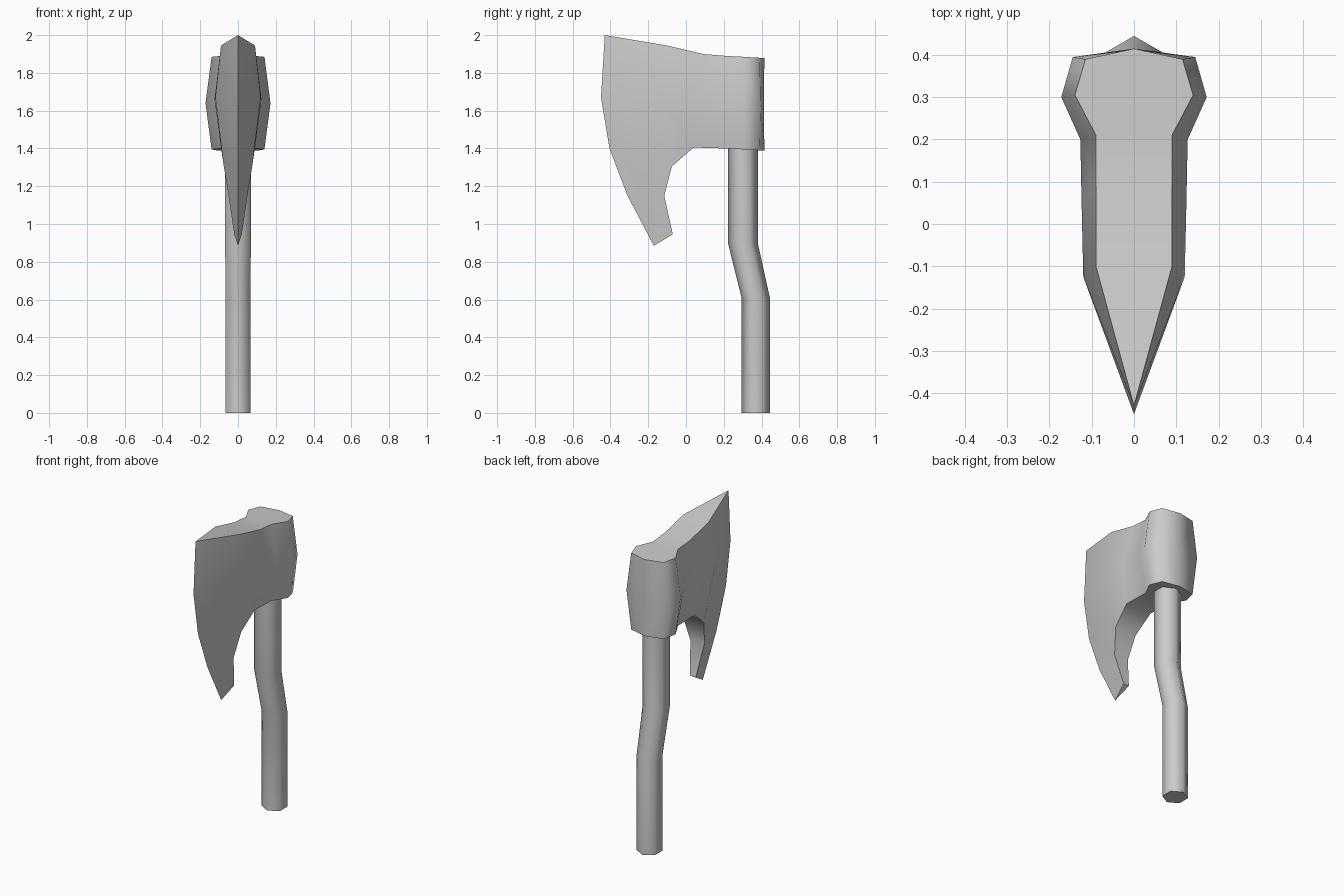
import bpy, bmesh
from math import sin, cos, pi, radians

cube = bpy.data.objects.get("Cube")
if cube:
    bpy.data.objects.remove(cube)

grey = bpy.data.materials.new("plain grey")
grey.use_nodes = True
colour = (0.6, 0.6, 0.6, 1)
grey.diffuse_color = colour
grey.node_tree.nodes["Principled BSDF"].inputs["Base Color"].default_value = colour


def finish(bm, name):
    bmesh.ops.recalc_face_normals(bm, faces=bm.faces)
    mesh = bpy.data.meshes.new(name)
    bm.to_mesh(mesh)
    bm.free()
    mesh.materials.append(grey)
    obj = bpy.data.objects.new(name, mesh)
    bpy.context.collection.objects.link(obj)
    bpy.ops.object.select_all(action="DESELECT")
    obj.select_set(True)
    bpy.context.view_layer.objects.active = obj
    bpy.ops.object.shade_smooth_by_angle(angle=radians(70))


def add_face(bm, verts):
    unique = list(dict.fromkeys(verts))
    if len(unique) > 2:
        bm.faces.new(unique)


# Axe head: columns from cutting edge to back, each listing (half width, y, z) downwards
columns = [
    [(0, -.43, 2), (0, -.45, 1.67), (0, -.405, 1.4), (0, -.31, 1.15), (0, -.17, .885)],
    [(.09, -.1, 1.945), (.12, -.125, 1.67), (.075, -.075, 1.305), (.05, -.115, 1.15), (.02, -.07, .945)],
    [(.09, .09, 1.9), (.124, .05, 1.66), (.09, .04, 1.405)],
    [(.09, .21, 1.89), (.127, .2, 1.65), (.09, .21, 1.4)],
    [(.14, .305, 1.885), (.172, .3, 1.64), (.14, .305, 1.395)],
    [(.115, .39, 1.88), (.145, .395, 1.64), (.115, .39, 1.39)],
    [(0, .415, 1.878), (0, .412, 1.64), (0, .415, 1.388)],
]
bm = bmesh.new()
left = [[bm.verts.new(p) for p in col] for col in columns]
right = [[bm.verts.new((-v.co.x, v.co.y, v.co.z)) if v.co.x else v for v in col] for col in left]

# Both cheeks
for side in (left, right):
    for a, b in zip(side, side[1:]):
        for i in range(min(len(a), len(b)) - 1):
            add_face(bm, (a[i], a[i + 1], b[i + 1], b[i]))


# Top and underside strips joining the cheeks, including the hooked beard
def rims(side):
    top = [col[0] for col in side]
    under = [side[0][4], side[1][4], side[1][3]] + [col[2] for col in side[1:]]
    return top, under


for l_rim, r_rim in zip(rims(left), rims(right)):
    for i in range(len(l_rim) - 1):
        add_face(bm, (l_rim[i], l_rim[i + 1], r_rim[i + 1], r_rim[i]))
finish(bm, "axe_head")

# Six-sided handle with a forward kink: (y, z, radius)
bm = bmesh.new()
rings = []
for y, z, r in [(.37, 0, .075), (.37, .605, .075), (.301, .9, .079), (.301, 1.6, .079)]:
    rings.append([bm.verts.new((r * sin(k * pi / 3), y + r * cos(k * pi / 3), z)) for k in range(6)])
for a, b in zip(rings, rings[1:]):
    for k in range(6):
        add_face(bm, (a[k], a[(k + 1) % 6], b[(k + 1) % 6], b[k]))
bm.faces.new(rings[0])
bm.faces.new(rings[-1])
finish(bm, "handle")
